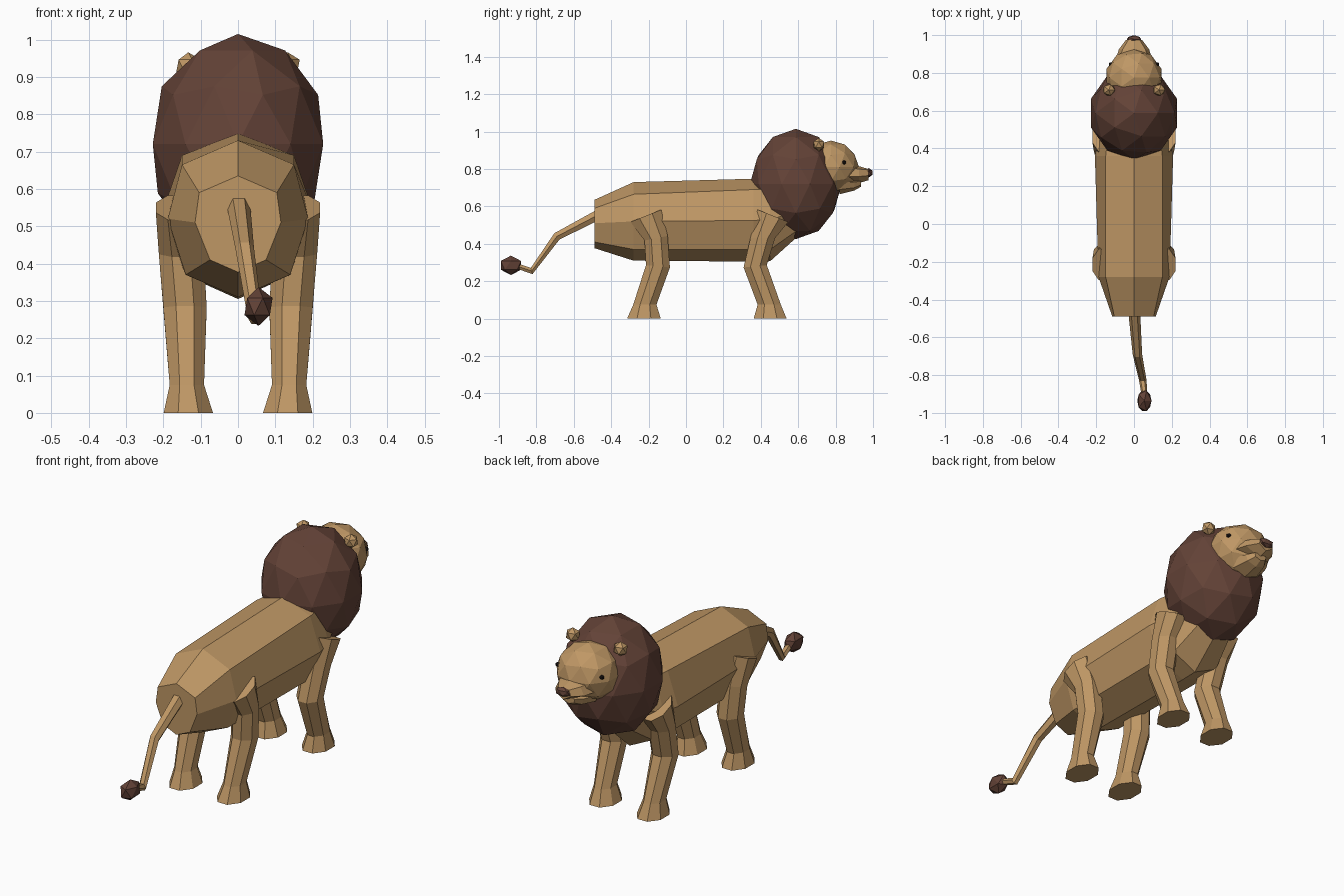
import bpy, bmesh, math
from mathutils import Vector

if "Cube" in bpy.data.objects:
    bpy.data.objects.remove(bpy.data.objects["Cube"])


def material(name, rgb):
    m = bpy.data.materials.new(name)
    m.diffuse_color = (*rgb, 1)
    m.use_nodes = True
    m.node_tree.nodes["Principled BSDF"].inputs["Base Color"].default_value = m.diffuse_color
    return m


TAN = material("tan fur", (0.52, 0.31, 0.13))
BROWN = material("dark brown mane", (0.125, 0.055, 0.038))
BLACK = material("eye black", (0.012, 0.008, 0.007))


def finish(bm, name, mat):
    bmesh.ops.recalc_face_normals(bm, faces=bm.faces)
    me = bpy.data.meshes.new(name)
    bm.to_mesh(me)
    bm.free()
    me.materials.append(mat)
    ob = bpy.data.objects.new(name, me)
    bpy.context.collection.objects.link(ob)
    return ob


def loft(name, rings, mat):
    """Skin a list of equal-length point rings and cap both ends."""
    bm = bmesh.new()
    vs = [[bm.verts.new(p) for p in r] for r in rings]
    n = len(vs[0])
    for a, b in zip(vs, vs[1:]):
        for i in range(n):
            j = (i + 1) % n
            bm.faces.new((a[i], a[j], b[j], b[i]))
    bm.faces.new(vs[0])
    bm.faces.new(vs[-1])
    return finish(bm, name, mat)


def ball(name, center, radii, mat, sub=1):
    bm = bmesh.new()
    bmesh.ops.create_icosphere(bm, subdivisions=sub, radius=1)
    for v in bm.verts:
        v.co = Vector(c + p * r for c, p, r in zip(center, v.co, radii))
    return finish(bm, name, mat)


def half_ring(y, top, side, bottom):
    """Mirror a half profile of (x, z) points into a closed ring."""
    pts = [(0, top)] + side + [(0, bottom)] + [(-x, z) for x, z in reversed(side)]
    return [(x, y, z) for x, z in pts]


def flat_ring(cx, cy, z, rx, ry, tilt=0, n=8):
    """Horizontal ring with flat sides; tilt raises it along y."""
    k = 1 / math.cos(math.pi / n)
    out = []
    for i in range(n):
        a = 2 * math.pi * (i + 0.5) / n
        dy = ry * k * math.sin(a)
        out.append((cx + rx * k * math.cos(a), cy + dy, z + tilt * dy))
    return out


# Torso, from rump to neck
loft("torso", [
    half_ring(-0.49, 0.635, [(0.104, 0.59), (0.115, 0.51), (0.075, 0.41)], 0.377),
    half_ring(-0.28, 0.73, [(0.15, 0.665), (0.188, 0.52), (0.14, 0.37)], 0.31),
    half_ring(0.36, 0.748, [(0.15, 0.69), (0.207, 0.525), (0.145, 0.37)], 0.305),
    half_ring(0.45, 0.74, [(0.14, 0.69), (0.19, 0.53), (0.13, 0.37)], 0.307),
    half_ring(0.62, 0.70, [(0.09, 0.67), (0.12, 0.58), (0.09, 0.49)], 0.46),
], TAN)

# Legs: sole, ankle, knee, thigh, hip as (x, y, z, rx, ry, tilt)
FRONT = [(0.133, 0.45, 0, 0.066, 0.088, 0), (0.137, 0.445, 0.075, 0.046, 0.062, 0),
         (0.142, 0.37, 0.28, 0.058, 0.062, 0.1), (0.152, 0.41, 0.43, 0.06, 0.066, 0),
         (0.165, 0.465, 0.55, 0.055, 0.082, -0.4)]
HIND = [(0.133, -0.225, 0, 0.066, 0.09, 0), (0.137, -0.22, 0.075, 0.046, 0.062, 0),
        (0.142, -0.15, 0.28, 0.058, 0.064, -0.1), (0.152, -0.16, 0.43, 0.06, 0.062, 0.2),
        (0.165, -0.215, 0.55, 0.055, 0.082, 0.4)]
for s, side in ((1, "right"), (-1, "left")):
    for label, spec in (("front_leg", FRONT), ("hind_leg", HIND)):
        loft(f"{label}_{side}", [flat_ring(s * x, *rest) for x, *rest in spec], TAN)
    ball(f"ear_{side}", (s * 0.133, 0.71, 0.93), (0.036, 0.034, 0.036), TAN)
    ball(f"eye_{side}", (s * 0.122, 0.845, 0.835), (0.013, 0.013, 0.012), BLACK)

# Mane and head
ball("mane", (0, 0.587, 0.72), (0.24, 0.245, 0.295), BROWN, 2)
ball("head", (0, 0.775, 0.81), (0.153, 0.15, 0.142), TAN, 2)

# Muzzle, chin and nose
loft("muzzle", [
    half_ring(0.84, 0.83, [(0.09, 0.81), (0.105, 0.76)], 0.72),
    half_ring(0.925, 0.815, [(0.06, 0.80), (0.08, 0.76)], 0.725),
    half_ring(0.975, 0.80, [(0.03, 0.795), (0.042, 0.765)], 0.74),
], TAN)
loft("chin", [
    half_ring(0.82, 0.75, [(0.09, 0.73), (0.07, 0.69)], 0.665),
    half_ring(0.90, 0.745, [(0.06, 0.73), (0.05, 0.70)], 0.685),
    half_ring(0.935, 0.74, [(0.035, 0.735), (0.03, 0.715)], 0.705),
], TAN)
ball("nose", (0, 0.978, 0.78), (0.042, 0.022, 0.025), BROWN)

# Tail: six-sided rings leaning with the path, then the tuft
TAIL = [(0, -0.45, 0.565, 0.032), (0.018, -0.69, 0.44, 0.025),
        (0.046, -0.825, 0.255, 0.02), (0.055, -0.90, 0.28, 0.016)]
LEAN = [math.radians(a) for a in (27, 40, 15, -18)]
rings = []
for (x, y, z, r), t in zip(TAIL, LEAN):
    rings.append([(x + r * math.cos(a), y - r * math.sin(a) * math.sin(t),
                   z + r * math.sin(a) * math.cos(t))
                  for a in (math.pi * i / 3 for i in range(6))])
loft("tail", rings, TAN)
ball("tail_tuft", (0.055, -0.936, 0.285), (0.042, 0.064, 0.052), BROWN)
